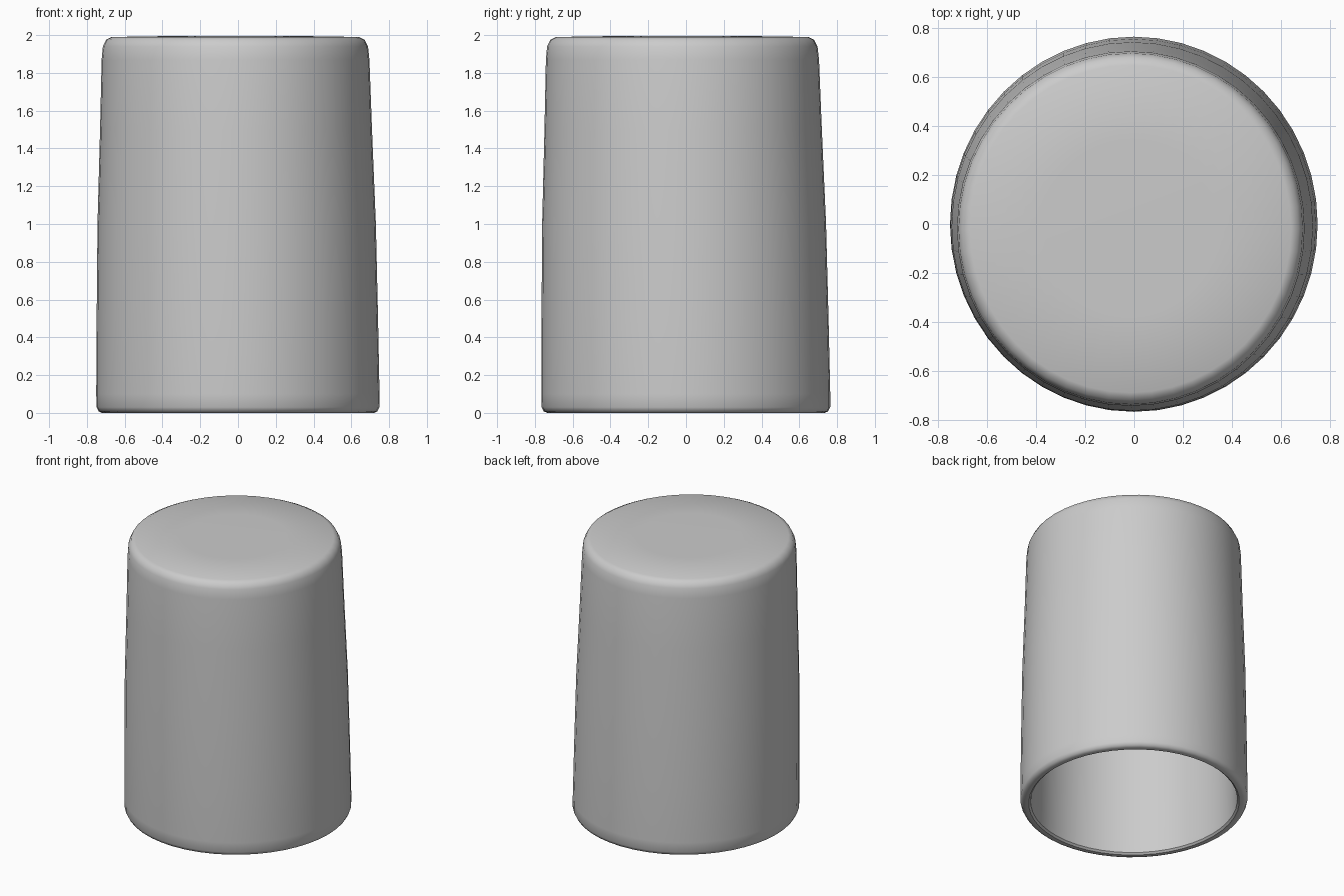
import bpy, bmesh, math

if "Cube" in bpy.data.objects:
    bpy.data.objects.remove(bpy.data.objects["Cube"])

SIDES = 48
# (radius, z) section: outer wall from the crown centre to the rim, then the hollow inside
PROFILE = [(0, 1.995), (0.35, 1.995), (0.655, 1.99), (0.685, 1.975), (0.702, 1.94),
           (0.709, 1.87), (0.72, 1.5), (0.737, 1.0), (0.745, 0.5), (0.75, 0.1),
           (0.749, 0.03), (0.738, 0.008), (0.72, 0.0), (0.695, 0.0), (0.682, 0.012),
           (0.678, 0.05), (0.667, 1.0), (0.645, 1.85), (0.62, 1.92), (0.58, 1.935), (0, 1.935)]


def lathe(name, profile):
    bm = bmesh.new()
    rings = []
    for r, z in profile:
        # the body leans slightly and is a touch deeper than wide
        cx, cy = -0.014 * z / 2, -0.02 * z / 2
        if r == 0:
            rings.append([bm.verts.new((cx, cy, z))])
            continue
        ring = []
        for i in range(SIDES):
            a = 2 * math.pi * i / SIDES
            ring.append(bm.verts.new((cx + r * math.cos(a), cy + 1.02 * r * math.sin(a), z)))
        rings.append(ring)
    for a, b in zip(rings, rings[1:]):
        for i in range(SIDES):
            j = (i + 1) % SIDES
            if len(a) == 1:
                bm.faces.new((a[0], b[i], b[j]))
            elif len(b) == 1:
                bm.faces.new((a[i], b[0], a[j]))
            else:
                bm.faces.new((a[i], b[i], b[j], a[j]))
    bmesh.ops.recalc_face_normals(bm, faces=bm.faces)
    mesh = bpy.data.meshes.new(name)
    bm.to_mesh(mesh)
    bm.free()
    obj = bpy.data.objects.new(name, mesh)
    bpy.context.collection.objects.link(obj)
    return obj


# Upturned hollow cup
cup = lathe("upturned_cup", PROFILE)
bpy.context.view_layer.objects.active = cup
cup.select_set(True)
bpy.ops.object.shade_smooth_by_angle(angle=math.radians(40))
